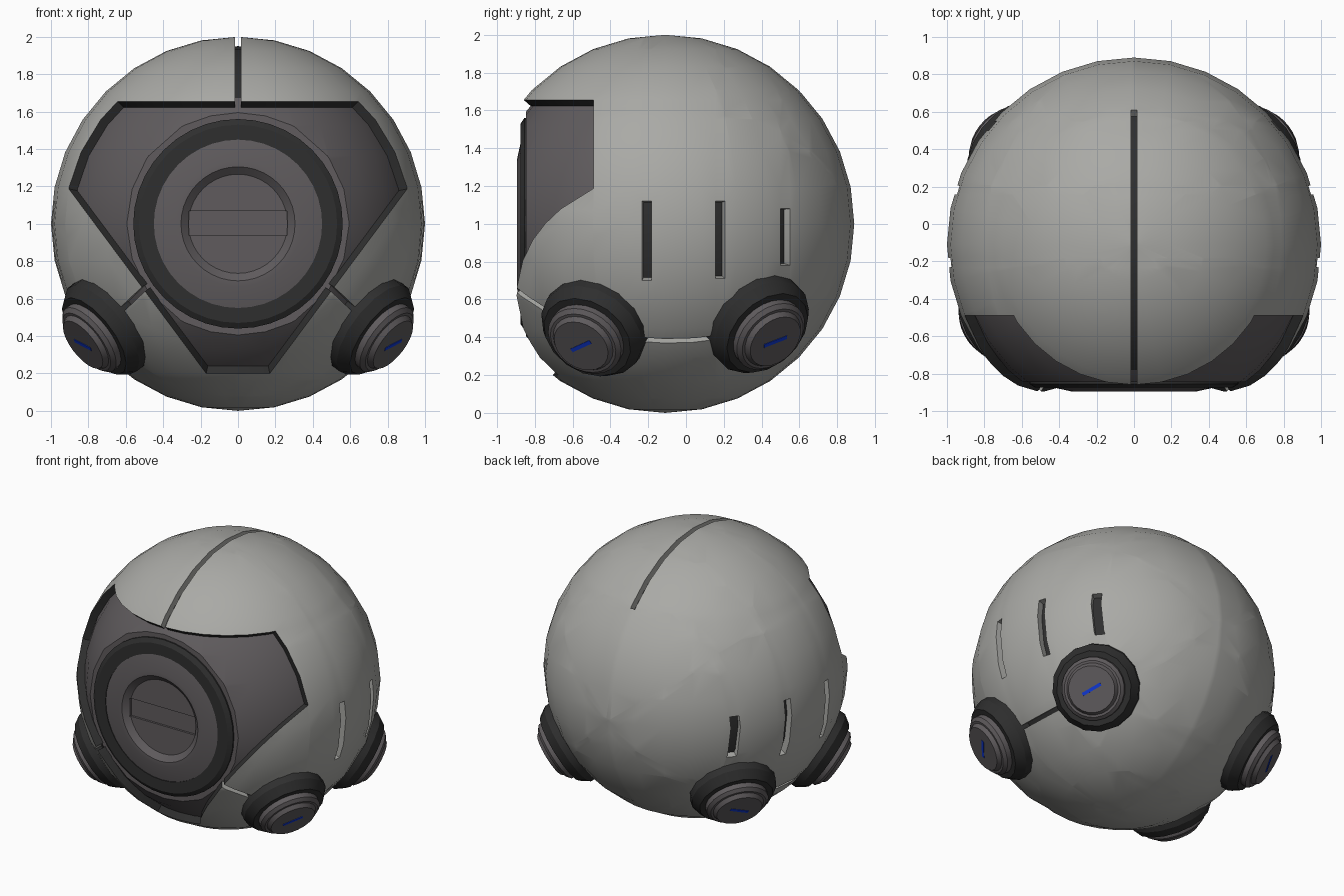
import bpy, bmesh, math
from mathutils import Vector, Matrix

if "Cube" in bpy.data.objects:
    bpy.data.objects.remove(bpy.data.objects["Cube"])

CENTRE = Vector((0, -0.11, 1))


def material(name, rgb):
    m = bpy.data.materials.new(name)
    m.diffuse_color = (*rgb, 1)
    m.use_nodes = True
    m.node_tree.nodes["Principled BSDF"].inputs["Base Color"].default_value = m.diffuse_color
    return m


GREY = material("shell_grey", (0.40, 0.40, 0.38))
PLUM = material("warm_dark_grey", (0.115, 0.105, 0.11))
BLACK = material("black_rubber", (0.028, 0.028, 0.028))
BLUE = material("lens_blue", (0.005, 0.04, 0.66))


def finish(bm, name, mats, smooth=True, matrix=None):
    """Turn a bmesh into an object placed around the ball centre."""
    bmesh.ops.recalc_face_normals(bm, faces=bm.faces)
    if matrix:
        bm.transform(matrix)
    bm.transform(Matrix.Translation(CENTRE))
    me = bpy.data.meshes.new(name)
    bm.to_mesh(me)
    bm.free()
    for m in mats:
        me.materials.append(m)
    ob = bpy.data.objects.new(name, me)
    bpy.context.collection.objects.link(ob)
    if smooth:
        bpy.ops.object.select_all(action='DESELECT')
        ob.select_set(True)
        bpy.context.view_layer.objects.active = ob
        bpy.ops.object.shade_smooth_by_angle(angle=math.radians(30))
    return ob


def lathe(name, profile, mat, direction, sides):
    """Spin (radius, height) points about an axis leaving the ball centre."""
    bm = bmesh.new()
    vs = [bm.verts.new((r, 0, h)) for r, h in profile]
    es = [bm.edges.new(p) for p in zip(vs, vs[1:])]
    bmesh.ops.spin(bm, geom=vs + es, cent=(0, 0, 0), axis=(0, 0, 1),
                   angle=math.tau, steps=sides)
    bmesh.ops.remove_doubles(bm, verts=bm.verts, dist=1e-4)
    rot = Vector(direction).to_track_quat('Z', 'Y').to_matrix().to_4x4()
    return finish(bm, name, [mat], matrix=rot)


def box(name, size, mat, matrix):
    bm = bmesh.new()
    bmesh.ops.create_cube(bm, size=1)
    bmesh.ops.scale(bm, vec=size, verts=bm.verts)
    return finish(bm, name, [mat], smooth=False, matrix=matrix)


def carve(bm, planes):
    """Remove the surface inside a convex region given as (normal, distance)."""
    faces = list(bm.faces)
    for n, d in planes:
        n = Vector(n)
        geom = set(faces)
        for f in faces:
            geom.update(f.edges)
            geom.update(f.verts)
        res = bmesh.ops.bisect_plane(bm, geom=list(geom), dist=1e-6,
                                     plane_co=n * (d / n.length_squared), plane_no=n)
        faces = [g for g in res['geom'] if isinstance(g, bmesh.types.BMFace)
                 and g.calc_center_median().dot(n) < d]
    bmesh.ops.delete(bm, geom=faces, context='FACES')


def arc_band(a, b, half):
    """Planes of a thin great-circle strip running from a to b."""
    n = a.cross(b).normalized()
    return [(n, half), (-n, half), (-n.cross(a), 0), (-b.cross(n), 0)]


# Pod axes on the right side, and the point where the seam meets the face opening
front_axis = Vector((0.727, -0.39, -0.567)).normalized()
back_axis = Vector((0.665, 0.51, -0.545)).normalized()
seam_start = Vector((0.44, -0.85, -0.29)).normalized()


def flip(v, s):
    return Vector((v.x * s, v.y, v.z))


# Outer shell with face opening, top slit, side vents and seams
opening = [((0, 0, 1), 0.655), ((0, 1, 0), -0.38), ((0, 0, -1), 0.8),
           ((0.802, 0, -0.597), 0.614), ((-0.802, 0, -0.597), 0.614)]
bm = bmesh.new()
bmesh.ops.create_uvsphere(bm, u_segments=32, v_segments=16, radius=1)
carve(bm, opening)
carve(bm, [((1, 0, 0), 0.017), ((-1, 0, 0), 0.017), ((0, 1, 0), 0.72), ((0, 0, -1), -0.4)])
for s in (1, -1):
    for y, low, high in ((-0.207, 0.70, 1.12), (0.182, 0.71, 1.12), (0.525, 0.78, 1.08)):
        carve(bm, [((-s, 0, 0), 0), ((0, 1, 0), y + 0.135), ((0, -1, 0), -y - 0.085),
                   ((0, 0, 1), high - 1), ((0, 0, -1), 1 - low)])
    carve(bm, arc_band(flip(front_axis, s), flip(back_axis, s), 0.014))
    carve(bm, arc_band(flip(seam_start, s), flip(front_axis, s), 0.014))

# Shell thickness: rims pulled towards the centre, black around the face
edges = [e for e in bm.edges if e.is_boundary]
black_edges = []
for e in edges:
    mid = (e.verts[0].co + e.verts[1].co) / 2
    black_edges.append(abs(max(Vector(n).dot(mid) - d for n, d in opening)) < 1e-3)
black_keys = {e for e, b in zip(edges, black_edges) if b}
old_faces = set(bm.faces)
res = bmesh.ops.extrude_edge_only(bm, edges=edges)
for v in (g for g in res['geom'] if isinstance(g, bmesh.types.BMVert)):
    v.co *= 0.945
for f in bm.faces:
    if f not in old_faces and any(e in black_keys for e in f.edges):
        f.material_index = 1
finish(bm, "outer_shell", [GREY, BLACK])

# Inner ball, flattened where the eye sits
bm = bmesh.new()
bmesh.ops.create_uvsphere(bm, u_segments=32, v_segments=16, radius=0.95)
bmesh.ops.bisect_plane(bm, geom=bm.verts[:] + bm.edges[:] + bm.faces[:], dist=1e-6,
                       plane_co=(0, -0.735, 0), plane_no=(0, -1, 0), clear_outer=True)
bmesh.ops.holes_fill(bm, edges=[e for e in bm.edges if e.is_boundary], sides=0)
for f in bm.faces:
    c = f.calc_center_median()
    f.material_index = 0 if c.y < -0.28 and c.z < 0.67 else 1
finish(bm, "inner_ball", [PLUM, BLACK])

# Eye: black ring, dished disc with a slot, blue lens strip
FRONT = (0, -1, 0)
lathe("eye_ring", [(0.56, 0.62), (0.56, 0.745), (0.53, 0.765), (0.45, 0.765), (0.45, 0.68)],
      BLACK, FRONT, 40)
dish = lathe("eye_dish", [(0, 0.68), (0.45, 0.68), (0.45, 0.76), (0.335, 0.785),
                          (0.305, 0.785), (0.265, 0.75), (0, 0.75)], PLUM, FRONT, 40)
cutter = box("eye_slot_cutter", (0.526, 0.2, 0.13), PLUM, Matrix.Translation((0, -0.82, 0.003)))
cutter.hide_render = True
cutter.hide_viewport = True
cut = dish.modifiers.new("slot", 'BOOLEAN')
cut.operation = 'DIFFERENCE'
cut.solver = 'EXACT'
cut.object = cutter
box("eye_lens", (0.524, 0.02, 0.105), BLUE, Matrix.Translation((0, -0.722, 0)))

# Four side pods with rubber collar, stepped cap and a small blue light bar
for s, side in ((1, "right"), (-1, "left")):
    for end, axis, along in (("front", front_axis, Vector((0.098, 0.11, 0.05))),
                             ("back", back_axis, Vector((-0.058, 0.13, 0.05)))):
        d = flip(axis, s)
        lathe(f"{end}_{side}_pod_collar", [(0.29, 0.9), (0.29, 1.0), (0.25, 1.06), (0.2, 1.06)],
              BLACK, d, 16)
        lathe(f"{end}_{side}_pod_cap", [(0.21, 1.04), (0.21, 1.095), (0.188, 1.115),
                                        (0.172, 1.115), (0.155, 1.142), (0, 1.142)], PLUM, d, 24)
        u = flip(along, s)
        u = (u - d * u.dot(d)).normalized()
        rot = Matrix((u, d.cross(u), d)).transposed().to_4x4()
        box(f"{end}_{side}_pod_light", (0.14, 0.022, 0.006), BLUE,
            Matrix.Translation(d * 1.142) @ rot)
